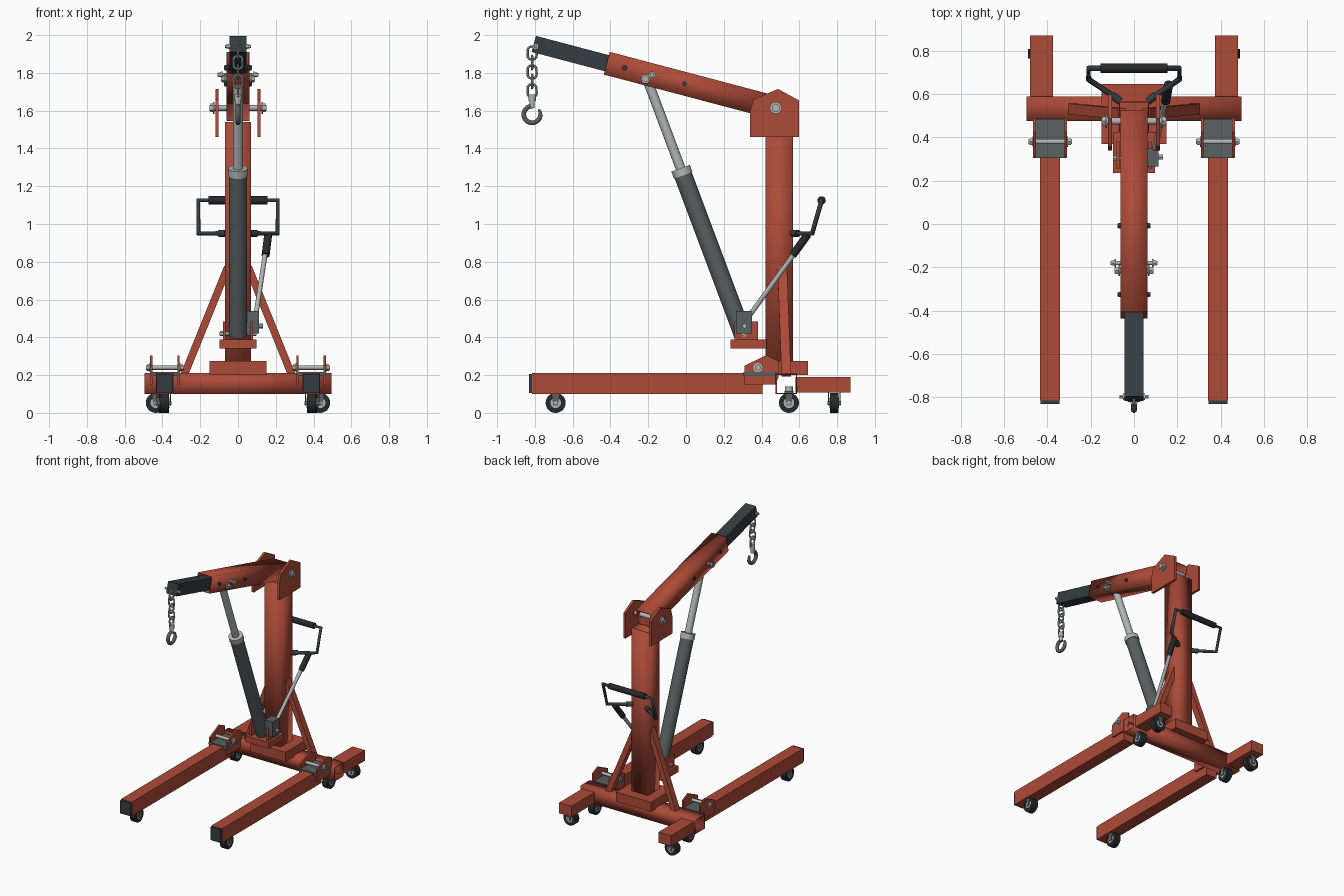
import bpy, bmesh
from math import radians, sin, cos, atan2
from mathutils import Vector, Matrix

if "Cube" in bpy.data.objects:
    bpy.data.objects.remove(bpy.data.objects["Cube"])


def material(name, rgb):
    m = bpy.data.materials.new(name)
    m.diffuse_color = (*rgb, 1)
    m.use_nodes = True
    m.node_tree.nodes["Principled BSDF"].inputs["Base Color"].default_value = m.diffuse_color
    return m


RED = material("red_paint", (0.42, 0.07, 0.04))
DARK = material("dark_steel", (0.035, 0.047, 0.053))
GREY = material("grey_steel", (0.10, 0.115, 0.12))
STEEL = material("bright_steel", (0.45, 0.46, 0.46))
RUBBER = material("black_rubber", (0.02, 0.022, 0.025))


def finish(name, bm, mat):
    bmesh.ops.recalc_face_normals(bm, faces=bm.faces)
    me = bpy.data.meshes.new(name)
    bm.to_mesh(me)
    bm.free()
    me.materials.append(mat)
    ob = bpy.data.objects.new(name, me)
    bpy.context.collection.objects.link(ob)
    return ob


def box(name, lo, hi, mat, open_axis=None, wall=0.008):
    """Box between two corners; open_axis turns it into a hollow section."""
    lo, hi = Vector(lo), Vector(hi)
    bm = bmesh.new()
    bmesh.ops.create_cube(bm, size=1)
    bmesh.ops.scale(bm, vec=hi - lo, verts=bm.verts)
    if open_axis is not None:
        bm.normal_update()
        ends = [f for f in bm.faces if abs(f.normal[open_axis]) > 0.9]
        bmesh.ops.delete(bm, geom=ends, context='FACES_ONLY')
    ob = finish(name, bm, mat)
    ob.location = (lo + hi) / 2
    if open_axis is not None:
        mod = ob.modifiers.new("wall", 'SOLIDIFY')
        mod.thickness, mod.offset = wall, -1
    return ob


def rod(name, a, b, r, mat, sides=24):
    """Cylinder between two points."""
    a, b = Vector(a), Vector(b)
    d = b - a
    bm = bmesh.new()
    bmesh.ops.create_cone(bm, cap_ends=True, segments=sides, radius1=r, radius2=r, depth=d.length)
    ob = finish(name, bm, mat)
    ob.matrix_world = Matrix.Translation((a + b) / 2) @ d.to_track_quat('Z', 'Y').to_matrix().to_4x4()
    return ob


def plate(name, x0, x1, profile, mat):
    """Side profile in y, z extruded along x."""
    bm = bmesh.new()
    f = bm.faces.new([bm.verts.new((x0, y, z)) for y, z in profile])
    new = bmesh.ops.extrude_face_region(bm, geom=[f])['geom']
    bmesh.ops.translate(bm, vec=(x1 - x0, 0, 0), verts=[v for v in new if isinstance(v, bmesh.types.BMVert)])
    return finish(name, bm, mat)


def tube(name, points, r, mat):
    """Round bar along a path."""
    cu = bpy.data.curves.new(name, 'CURVE')
    cu.dimensions = '3D'
    cu.bevel_depth, cu.bevel_resolution, cu.use_fill_caps = r, 3, True
    sp = cu.splines.new('POLY')
    sp.points.add(len(points) - 1)
    for p, co in zip(sp.points, points):
        p.co = (*co, 1)
    cu.materials.append(mat)
    ob = bpy.data.objects.new(name, cu)
    bpy.context.collection.objects.link(ob)
    return ob


def bolt(name, cx, y, z, half, r, mat=STEEL):
    """Cross bolt along x with a washer and hex head at each end."""
    rod(name + "_shaft", (cx - half, y, z), (cx + half, y, z), r * 0.5, mat, 16)
    for s in (-1, 1):
        e = cx + s * half
        rod(name + "_washer", (e - s * 0.026, y, z), (e - s * 0.018, y, z), r, mat)
        rod(name + "_head", (e - s * 0.019, y, z), (e - s * 0.004, y, z), r * 0.72, mat, 6)


def caster(name, x, y, top, angle=0):
    """Swivel caster; wheel axis along x before turning by angle."""
    parts = [rod(name + "_tyre", (-0.022, 0, 0.053), (0.022, 0, 0.053), 0.053, RUBBER, 32),
             rod(name + "_hub", (-0.025, 0, 0.053), (0.025, 0, 0.053), 0.028, STEEL),
             rod(name + "_axle", (-0.036, 0, 0.053), (0.036, 0, 0.053), 0.010, STEEL, 12),
             rod(name + "_swivel", (0, 0, 0.112), (0, 0, top), 0.022, STEEL),
             box(name + "_fork_top", (-0.032, -0.024, 0.107), (0.032, 0.024, 0.115), GREY)]
    for s in (-1, 1):
        prof = [(-0.012, 0.04), (0.012, 0.04), (0.024, 0.112), (-0.024, 0.112)]
        parts.append(plate(name + "_fork", s * 0.027, s * 0.032, prof, GREY))
    bpy.context.view_layer.update()
    turn = Matrix.Translation((x, y, 0)) @ Matrix.Rotation(angle, 4, 'Z')
    for p in parts:
        p.matrix_world = turn @ p.matrix_world.copy()


# Base frame
box("cross_beam", (-0.495, 0.475, 0.10), (0.495, 0.588, 0.21), RED, 0)
box("mast_foot", (-0.15, 0.37, 0.20), (0.15, 0.645, 0.275), RED)
hinge = [(0.31, 0.15), (0.31, 0.25), (0.425, 0.305), (0.49, 0.275), (0.49, 0.19), (0.475, 0.15)]
for s in (-1, 1):
    c = s * 0.387
    box("front_leg", (c - 0.046, -0.815, 0.10), (c + 0.046, 0.405, 0.21), RED)
    box("leg_end_cap", (c - 0.044, -0.83, 0.105), (c + 0.044, -0.812, 0.205), DARK)
    box("rear_leg", (s * 0.427 - 0.053, 0.58, 0.107), (s * 0.427 + 0.053, 0.87, 0.19), RED)
    box("hinge_cover", (c - 0.078, 0.305, 0.195), (c + 0.078, 0.485, 0.217), GREY)
    for t in (-1, 1):
        plate("hinge_plate", c + t * 0.066, c + t * 0.078, hinge, RED)
    bolt("hinge_bolt", c, 0.38, 0.24, 0.10, 0.024)
    caster("front_caster", c, -0.69, 0.118)
    caster("middle_caster", s * 0.40, 0.545, 0.14)
    caster("rear_caster", s * 0.435, 0.785, 0.12, radians(90))

# Mast with side braces and head plates
box("mast", (-0.07, 0.422, 0.20), (0.07, 0.567, 1.54), RED, 2)
head = [(0.34, 1.46), (0.34, 1.60), (0.357, 1.66), (0.487, 1.715), (0.597, 1.655), (0.597, 1.46)]
for s in (-1, 1):
    plate("head_plate", s * 0.102, s * 0.12, head, RED)
    a, b = Vector((s * 0.285, 0.53, 0.20)), Vector((s * 0.055, 0.51, 0.77))
    n = (b - a).length / 2
    br = box("brace", (-0.02, -0.025, -n), (0.02, 0.025, n), RED)
    br.location = (a + b) / 2
    br.rotation_euler = (radians(2), atan2(b.x - a.x, b.z - a.z), 0)
bolt("boom_pivot", 0, 0.475, 1.615, 0.15, 0.032)

# Boom: laid out along y, then tilted about the pivot
TILT = radians(-14.8)
boom_parts = [box("boom", (-0.062, -0.925, -0.062), (0.062, 0.035, 0.062), RED, 1),
              box("boom_extension", (-0.044, -1.325, -0.044), (0.044, -0.75, 0.044), DARK)]
for p in boom_parts:
    p.matrix_world = (Matrix.Translation((0, 0.475, 1.615)) @ Matrix.Rotation(TILT, 4, 'X')
                      @ Matrix.Translation(p.location))
bolt("boom_pin", 0, -0.325, 1.827, 0.075, 0.019, DARK)
bolt("boom_pin", 0, -0.008, 1.742, 0.075, 0.019, DARK)
bolt("ram_pin", 0, -0.215, 1.768, 0.09, 0.025)
bolt("extension_pin", 0, -0.18, 1.79, 0.108, 0.018)
bolt("chain_pin", 0, -0.797, 1.94, 0.068, 0.014)

# Hydraulic jack
low, high = Vector((0, 0.303, 0.41)), Vector((0, -0.205, 1.765))
axis = high - low
rod("jack_cylinder", low, low + axis * 0.63, 0.048, GREY, 32)
rod("jack_collar", low + axis * 0.625, low + axis * 0.653, 0.052, STEEL, 32)
rod("jack_ram", low + axis * 0.64, high, 0.026, STEEL, 24)
box("jack_shelf", (-0.098, 0.235, 0.34), (0.098, 0.425, 0.388), RED)
for s in (-1, 1):
    ear = [(0.257, 0.38), (0.38, 0.38), (0.38, 0.485), (0.257, 0.485)]
    plate("jack_ear", s * 0.066, s * 0.08, ear, RED)
bolt("jack_pin", 0, 0.303, 0.42, 0.098, 0.018)
box("pump_block", (0.045, 0.265, 0.42), (0.112, 0.35, 0.54), GREY)
rod("pump_screw", (0.10, 0.31, 0.46), (0.133, 0.31, 0.46), 0.013, STEEL, 6)

# Pump lever
rod("pump_lever", (0.092, 0.325, 0.50), (0.15, 0.60, 0.88), 0.013, STEEL, 16)
rod("pump_grip", (0.146, 0.565, 0.835), (0.16, 0.645, 0.945), 0.021, RUBBER)

# Push handle behind the mast
tube("push_handle", [(-0.08, 0.58, 0.95), (-0.21, 0.668, 0.95), (-0.21, 0.718, 1.125),
                     (0.21, 0.718, 1.125), (0.21, 0.668, 0.95), (0.08, 0.58, 0.95)], 0.013, DARK)
rod("push_grip", (-0.155, 0.718, 1.125), (0.155, 0.718, 1.125), 0.022, RUBBER)
for s in (-1, 1):
    rod("handle_socket", (s * 0.062, 0.565, 0.95), (s * 0.10, 0.594, 0.95), 0.018, DARK, 16)

# Chain and hook
HY = -0.815
for i in range(5):
    bpy.ops.mesh.primitive_torus_add(major_segments=20, minor_segments=8, major_radius=0.024, minor_radius=0.0065,
                                     location=(0, HY, 1.905 - i * 0.05))
    link = bpy.context.object
    link.name = "chain_link"
    for v in link.data.vertices:
        v.co.y += 0.011 if v.co.y > 0 else -0.011
    link.rotation_euler = (radians(90), 0, radians(90 * ((i + 1) % 2)))
    link.data.materials.append(STEEL)
rod("hook_shank", (0, HY, 1.615), (0, HY, 1.672), 0.014, STEEL, 16)
rod("hook_swivel", (0, HY, 1.650), (0, HY, 1.685), 0.020, STEEL, 16)
arc = [radians(85 + 312 * i / 28) for i in range(29)]
hook = tube("hook", [(0, HY + 0.044 * cos(t), 1.58 + 0.044 * sin(t)) for t in arc], 0.013, GREY)
for i in range(5):
    hook.data.splines[0].points[-1 - i].radius = 0.5 + 0.1 * i

# Smooth round parts, keep edges sharp
bpy.ops.object.select_all(action='DESELECT')
for ob in bpy.context.scene.objects:
    if ob.type == 'MESH':
        ob.select_set(True)
        bpy.context.view_layer.objects.active = ob
bpy.ops.object.shade_smooth_by_angle(angle=radians(30))
